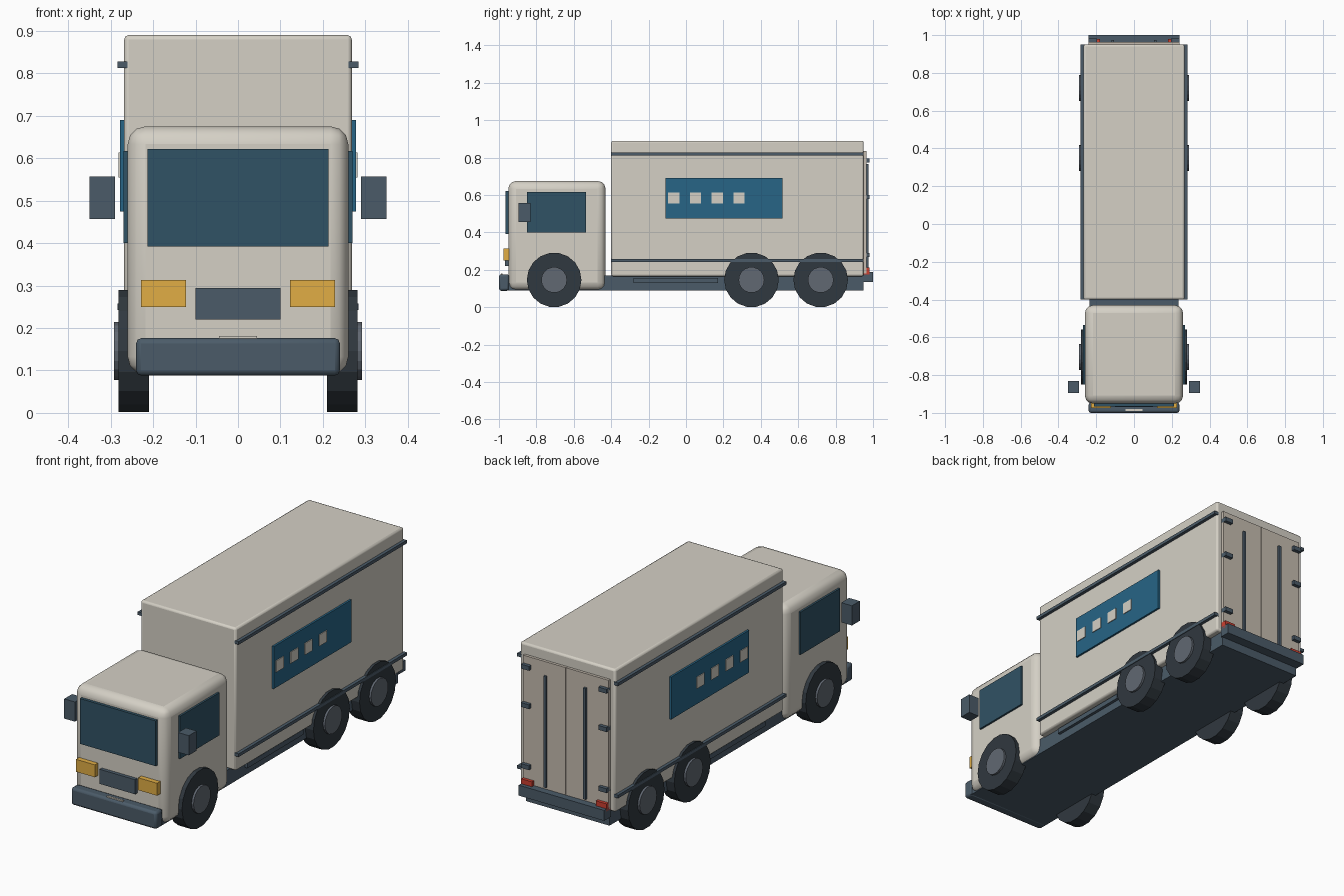
import bpy, math

if "Cube" in bpy.data.objects:
    bpy.data.objects.remove(bpy.data.objects["Cube"])


def material(name, rgb):
    m = bpy.data.materials.new(name)
    m.diffuse_color = (*rgb, 1)
    m.use_nodes = True
    m.node_tree.nodes["Principled BSDF"].inputs["Base Color"].default_value = m.diffuse_color
    return m


CREAM = material("cream", (0.66, 0.63, 0.56))
DOOR = material("door_beige", (0.56, 0.50, 0.43))
STEEL = material("dark_steel", (0.07, 0.105, 0.14))
GLASS = material("glass", (0.03, 0.085, 0.13))
BLUE = material("panel_blue", (0.02, 0.13, 0.24))
TYRE = material("tyre", (0.03, 0.04, 0.05))
HUB = material("hub", (0.12, 0.14, 0.17))
AMBER = material("amber", (0.75, 0.42, 0.06))
RED = material("red", (0.6, 0.05, 0.03))


def finish(o, name, mat, bevel=0, segments=2):
    o.name = name
    o.data.materials.append(mat)
    if bevel:
        b = o.modifiers.new("bevel", 'BEVEL')
        b.width = bevel
        b.segments = segments
        bpy.ops.object.shade_smooth_by_angle(angle=math.radians(40))
    return o


def box(name, x, y, z, mat, bevel=0, segments=2):
    """Box from (min, max) ranges on each axis."""
    bpy.ops.mesh.primitive_cube_add(size=1, location=[(r[0] + r[1]) / 2 for r in (x, y, z)])
    o = bpy.context.object
    o.scale = [r[1] - r[0] for r in (x, y, z)]
    bpy.ops.object.transform_apply(location=False, rotation=False, scale=True)
    return finish(o, name, mat, bevel, segments)


def pair(name, x, y, z, mat, bevel=0):
    """Box on the right side and its mirror on the left."""
    box(name + "_right", x, y, z, mat, bevel)
    box(name + "_left", (-x[1], -x[0]), y, z, mat, bevel)


def disc(name, radius, x0, x1, y, z, sides, mat):
    bpy.ops.mesh.primitive_cylinder_add(vertices=sides, radius=radius, depth=abs(x1 - x0),
                                        location=((x0 + x1) / 2, y, z),
                                        rotation=(0, math.pi / 2, 0))
    finish(bpy.context.object, name, mat)


# Main bodies
box("chassis", (-0.235, 0.235), (-0.96, 0.95), (0.09, 0.17), STEEL)
box("cab", (-0.26, 0.26), (-0.95, -0.43), (0.09, 0.675), CREAM, 0.042, 3)
box("cargo_box", (-0.268, 0.268), (-0.4, 0.95), (0.165, 0.89), CREAM, 0.01)

# Cab front
box("front_bumper", (-0.24, 0.24), (-1.0, -0.945), (0.088, 0.176), STEEL, 0.012)
box("front_plate", (-0.045, 0.045), (-0.99, -0.98), (0.13, 0.181), CREAM)
box("windscreen", (-0.213, 0.213), (-0.965, -0.94), (0.392, 0.622), GLASS)
box("grille", (-0.1, 0.1), (-0.968, -0.94), (0.22, 0.294), STEEL)
pair("headlight", (0.122, 0.228), (-0.975, -0.94), (0.25, 0.313), AMBER)

# Cab sides
pair("side_window", (0.25, 0.27), (-0.85, -0.535), (0.4, 0.617), GLASS)
pair("mirror", (0.29, 0.35), (-0.895, -0.832), (0.457, 0.557), STEEL)

# Cargo sides
for level, z in (("upper", 0.82), ("lower", 0.25)):
    pair(level + "_rail", (0.26, 0.284), (-0.4, 0.95), (z - 0.008, z + 0.008), STEEL)
pair("side_panel", (0.26, 0.278), (-0.11, 0.515), (0.475, 0.69), BLUE)
for i in range(4):
    y = -0.095 + i * 0.116
    pair(f"panel_square_{i}", (0.27, 0.282), (y, y + 0.06), (0.555, 0.613), CREAM)
pair("side_step", (0.225, 0.25), (-0.28, 0.17), (0.13, 0.155), STEEL)

# Rear doors and fittings
pair("rear_door", (0.001, 0.24), (0.94, 0.964), (0.18, 0.835), DOOR)
pair("lock_bar", (0.105, 0.119), (0.96, 0.975), (0.2, 0.765), STEEL)
for i, z in enumerate((0.28, 0.59, 0.785)):
    pair(f"hinge_{i}", (0.195, 0.24), (0.95, 0.982), (z - 0.011, z + 0.011), STEEL)
pair("tail_light", (0.18, 0.24), (0.95, 0.98), (0.175, 0.213), RED)
box("rear_bumper", (-0.24, 0.24), (0.945, 1.0), (0.135, 0.188), STEEL)

# Wheels
for axle, y in (("front", -0.705), ("middle", 0.35), ("rear", 0.72)):
    for side, s in (("right", 1), ("left", -1)):
        disc(f"{axle}_tyre_{side}", 0.146, s * 0.21, s * 0.281, y, 0.146, 18, TYRE)
        disc(f"{axle}_hub_{side}", 0.069, s * 0.22, s * 0.292, y, 0.146, 18, HUB)
